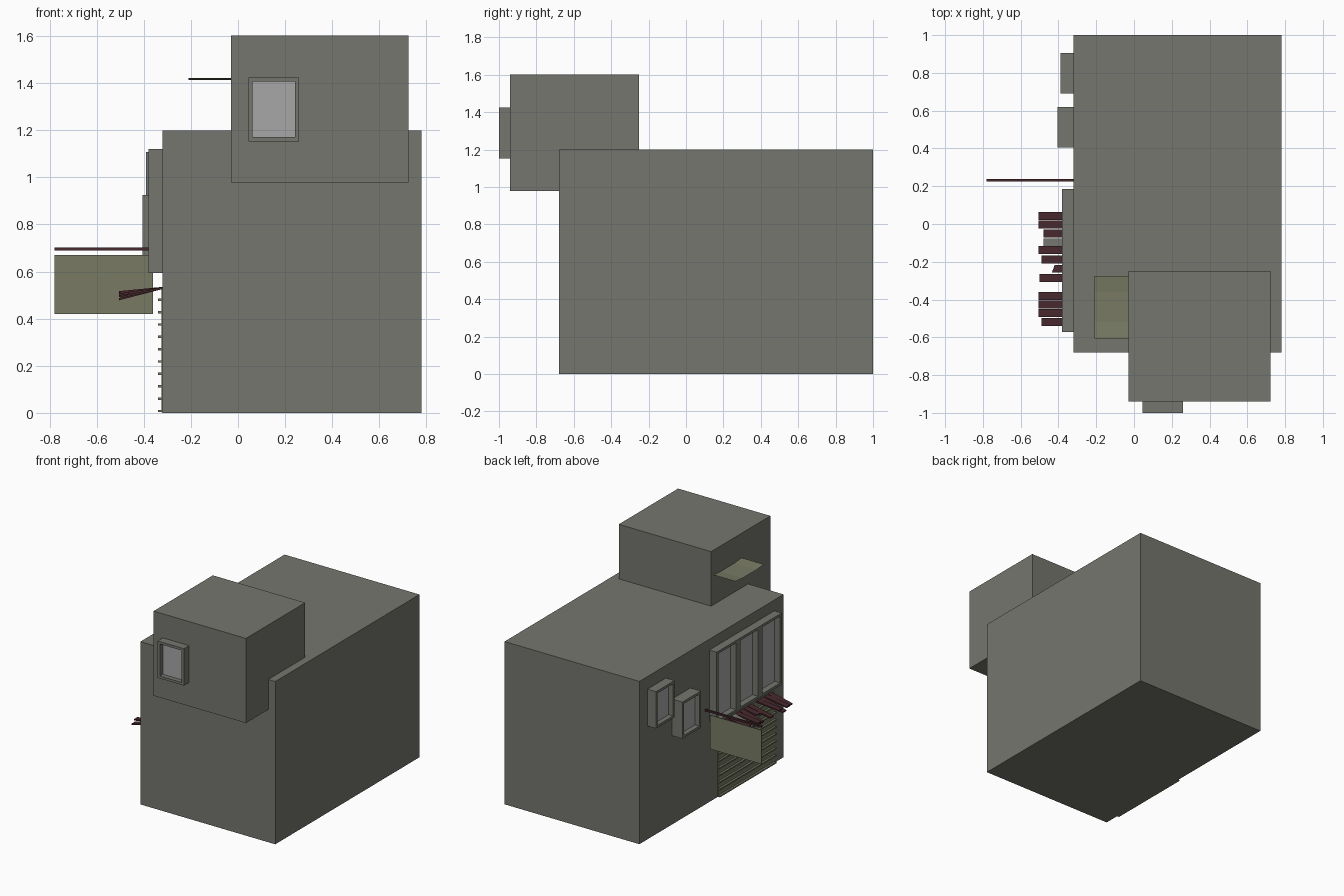
import bpy
from mathutils import Vector

if "Cube" in bpy.data.objects:
    bpy.data.objects.remove(bpy.data.objects["Cube"])


def material(name, r, g, b):
    m = bpy.data.materials.new(name)
    m.diffuse_color = (r, g, b, 1)
    m.use_nodes = True
    m.node_tree.nodes["Principled BSDF"].inputs["Base Color"].default_value = m.diffuse_color
    return m


PLASTER = material("plaster", 0.178, 0.18, 0.156)
OLIVE = material("olive", 0.188, 0.198, 0.127)
RED = material("dark_red", 0.062, 0.021, 0.026)
GLASS = material("glass", 0.386, 0.386, 0.386)

BOX_FACES = [(0, 3, 2, 1), (4, 5, 6, 7), (0, 1, 5, 4),
             (1, 2, 6, 5), (2, 3, 7, 6), (3, 0, 4, 7)]


def make(name, verts, faces, mat=None):
    me = bpy.data.meshes.new(name)
    me.from_pydata(verts, [], faces)
    ob = bpy.data.objects.new(name, me)
    bpy.context.collection.objects.link(ob)
    if mat:
        me.materials.append(mat)
    return ob


def boxes(name, items, mat=None):
    """One object made from boxes given as (x0, x1, y0, y1, z0, z1)."""
    verts, faces = [], []
    for x0, x1, y0, y1, z0, z1 in items:
        n = len(verts)
        verts += [(x, y, z) for z in (z0, z1)
                  for x, y in ((x0, y0), (x1, y0), (x1, y1), (x0, y1))]
        faces += [tuple(n + i for i in f) for f in BOX_FACES]
    return make(name, verts, faces, mat)


def window(name, side, wall, out, a0, a1, z0, z1, panes=1, mullion=0.05, depth=0.035):
    """Projecting frame on the left (x) or front (y) wall with recessed panes."""
    def place(d0, d1, b0, b1, c0, c1):
        return (d0, d1, b0, b1, c0, c1) if side == "x" else (b0, b1, d0, d1, c0, c1)
    t = 0.018
    bars = [place(out, wall, a0, a1, z0, z0 + t), place(out, wall, a0, a1, z1 - t, z1),
            place(out, wall, a0, a0 + t, z0 + t, z1 - t),
            place(out, wall, a1 - t, a1, z0 + t, z1 - t)]
    step = (a1 - a0 - 2 * t + mullion) / panes
    for i in range(1, panes):
        m = a0 + t + i * step
        bars.append(place(out, wall, m - mullion, m, z0 + t, z1 - t))
    boxes(name + "_frame", bars, PLASTER)
    boxes(name + "_glass",
          [place(out + depth, wall, a0 + t, a1 - t, z0 + t, z1 - t)], GLASS)


# Building volumes
boxes("main_block", [(-0.32, 0.78, -0.68, 1.0, 0, 1.2)], PLASTER)
boxes("upper_room", [(-0.03, 0.723, -0.94, -0.25, 0.978, 1.602)], PLASTER)

# Windows
window("upper_room_window", "y", -0.94, -1.0, 0.044, 0.259, 1.153, 1.425)
window("shop_window", "x", -0.32, -0.38, -0.573, 0.185, 0.593, 1.12, panes=3, depth=0.045)
window("small_window_high", "x", -0.32, -0.39, 0.69, 0.905, 0.835, 1.107)
window("small_window_low", "x", -0.32, -0.405, 0.405, 0.62, 0.655, 0.925)

# Sagging cloth canopy on the upper room, a single sheet facing down
ridge = [(-0.605, 1.421), (-0.52, 1.413), (-0.36, 1.413), (-0.275, 1.421)]
make("upper_canopy", [(x, y, z) for y, z in ridge for x in (-0.21, -0.03)],
     [(2 * i, 2 * i + 2, 2 * i + 3, 2 * i + 1) for i in range(3)], OLIVE)

# Hanging board and its rod
boxes("sign_rod", [(-0.78, -0.32, 0.224, 0.238, 0.69, 0.703)], RED)
boxes("sign_board", [(-0.78, -0.36, 0.228, 0.234, 0.42, 0.67)], OLIVE)

# Ribbed roller shutter, profile extruded along y
profile = [(-0.32, 0.0)]
for i in range(10):
    z = 0.003 + i * 0.0525
    profile += [(-0.325, z), (-0.34, z), (-0.34, z + 0.01), (-0.325, z + 0.01)]
profile += [(-0.325, 0.53), (-0.32, 0.53)]
n = len(profile)
verts = [(x, y, z) for y in (-0.57, 0.09) for x, z in profile]
faces = [(i, (i + 1) % n, (i + 1) % n + n, i + n) for i in range(n)]
faces += [tuple(reversed(range(n))), tuple(range(n, 2 * n))]
make("shutter", verts, faces, OLIVE)

# Broken slatted awning: y centre, tip x at low y, tip x at high y, tip drop
slats = [(0.043, -0.505, -0.505, 0.018), (-0.003, -0.505, -0.505, 0.034),
         (-0.050, -0.48, -0.48, 0.022), (-0.097, -0.48, -0.48, 0.038),
         (-0.137, -0.505, -0.505, 0.020), (-0.188, -0.49, -0.49, 0.042),
         (-0.237, -0.435, -0.42, 0.018), (-0.285, -0.50, -0.50, 0.036),
         (-0.381, -0.505, -0.505, 0.018), (-0.426, -0.505, -0.505, 0.048),
         (-0.472, -0.505, -0.505, 0.028), (-0.519, -0.49, -0.49, 0.038)]
for k, (y, xa, xb, drop) in enumerate(slats, 1):
    h = 0.021
    plan = [(xa, y - h, 0.535 - drop), (-0.32, y - h, 0.535),
            (-0.32, y + h, 0.535), (xb, y + h, 0.535 - drop)]
    verts = [Vector(p) - Vector((0, 0, d)) for d in (0.009, 0) for p in plan]
    make(f"awning_slat_{k:02d}", verts, BOX_FACES, PLASTER if k == 4 else RED)
